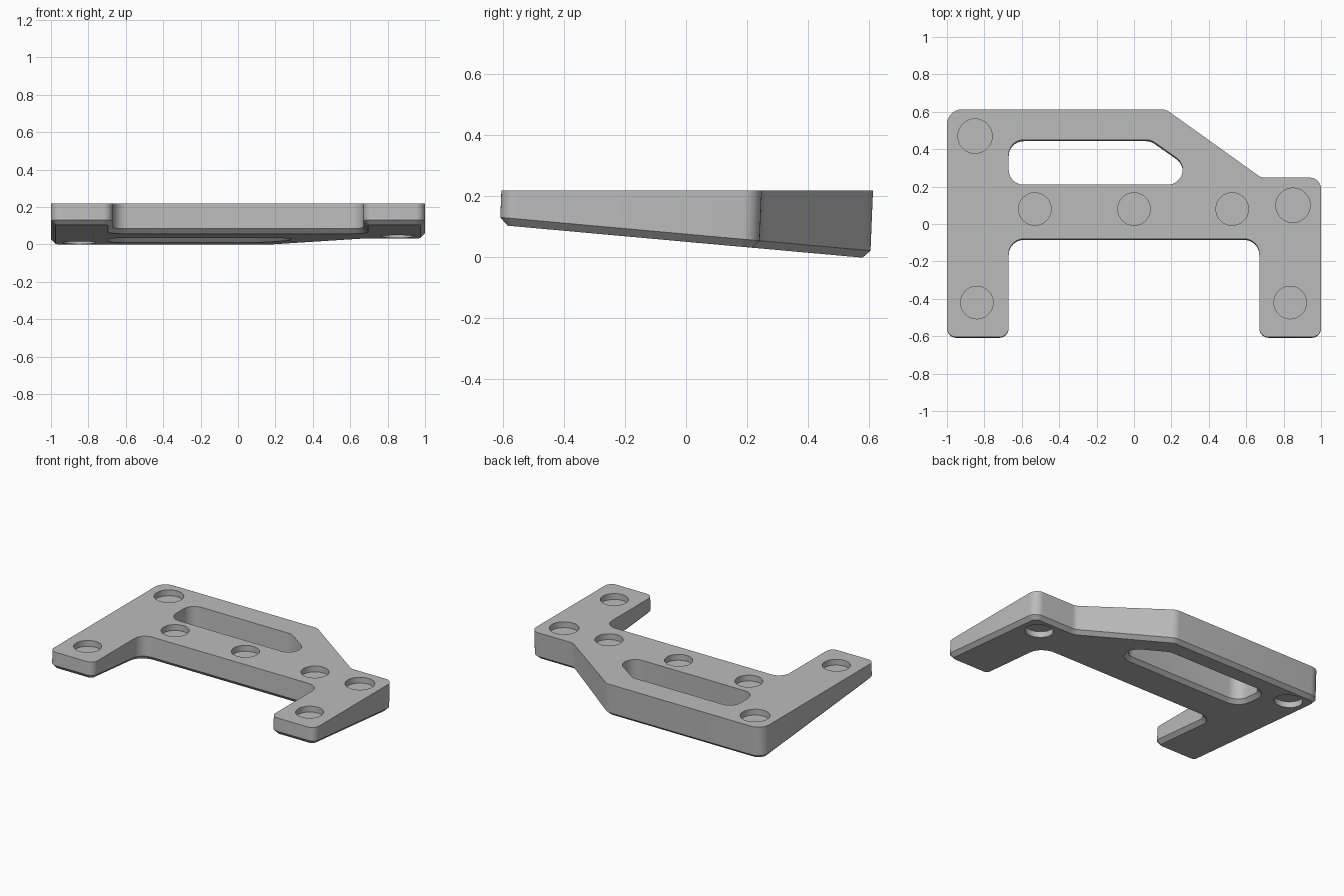
import bpy, bmesh, math
from mathutils import Vector

cube = bpy.data.objects.get("Cube")
if cube:
    bpy.data.objects.remove(cube)

TOP, CHAMFER, DEPTH, LEAN = 0.22, 0.025, 0.04, 0.041


def rounded(corners, steps=8):
    """Round each (x, y, radius) corner; return (point, outward normal) pairs."""
    out = []
    for i, (x, y, r) in enumerate(corners):
        p = Vector((x, y))
        a = (p - Vector(corners[i - 1][:2])).normalized()
        b = (Vector(corners[(i + 1) % len(corners)][:2]) - p).normalized()
        n0, n1 = Vector((a.y, -a.x)), Vector((b.y, -b.x))
        turn = math.atan2(a.cross(b), a.dot(b))
        side = 1 if turn > 0 else -1
        centre = p - a * r * math.tan(abs(turn) / 2) - n0 * side * r
        start = math.atan2(n0.y, n0.x)
        for k in range(steps + 1):
            t = start + turn * k / steps
            n = Vector((math.cos(t), math.sin(t)))
            out.append((centre + n * side * r, n))
    return out


def underside(y):
    return 0.052 - 0.0897 * y


bm = bmesh.new()


def ring(points):
    verts = [bm.verts.new(p) for p in points]
    edges = [bm.edges.new((verts[i - 1], verts[i])) for i in range(len(verts))]
    return verts, edges


def bridge(upper, lower):
    for i in range(len(upper)):
        bm.faces.new((upper[i - 1], lower[i - 1], lower[i], upper[i]))


def wall(loop):
    """Leaning side wall with a chamfer along its lower edge."""
    def lower(inset, lift):
        pts = []
        for p, n in loop:
            q = p - n * inset
            z = underside(q.y) + lift
            pts.append((q.x, q.y - LEAN * (TOP - z), z))
        return ring(pts)
    top, top_edges = ring([(p.x, p.y, TOP) for p, n in loop])
    mid, _ = lower(0, CHAMFER)
    low, low_edges = lower(CHAMFER, 0)
    bridge(top, mid)
    bridge(mid, low)
    return top_edges, low_edges


def pocket(x, y, r, height, depth, sides=40):
    """Blind round recess; depth is negative when it goes down."""
    xy = [(x + r * math.cos(2 * math.pi * i / sides),
           y + r * math.sin(2 * math.pi * i / sides)) for i in range(sides)]
    rim, edges = ring([(u, v, height(v)) for u, v in xy])
    floor, _ = ring([(u, v, height(v) + depth) for u, v in xy])
    bridge(rim, floor)
    bm.faces.new(floor)
    return edges


# Outer outline (anticlockwise) and slot (clockwise)
outline = [(-1, 0.613, 0.08), (-1, -0.605, 0.05), (-0.67, -0.605, 0.05),
           (-0.67, -0.08, 0.08), (0.67, -0.08, 0.08), (0.67, -0.605, 0.05),
           (1, -0.605, 0.05), (1, 0.248, 0.06), (0.68, 0.248, 0.07),
           (0.17, 0.613, 0.08)]
slot = [(-0.67, 0.45, 0.08), (0.09, 0.45, 0.08), (0.26, 0.33, 0.08),
        (0.26, 0.21, 0.08), (-0.67, 0.21, 0.08)]
top_rim, low_rim = [], []
for corners in (outline, slot):
    t, l = wall(rounded(corners))
    top_rim += t
    low_rim += l

# Magnet recesses: all on top, the two rear corner ones also underneath
corner_holes = [(-0.85, 0.47), (0.85, 0.10)]
other_holes = [(-0.53, 0.08), (0, 0.08), (0.525, 0.08), (-0.84, -0.42), (0.835, -0.42)]
for x, y in corner_holes:
    top_rim += pocket(x, y, 0.092, lambda v: TOP, -DEPTH)
    low_rim += pocket(x, y, 0.088, lambda v: underside(v + LEAN * TOP), DEPTH)
for x, y in other_holes:
    top_rim += pocket(x, y, 0.087, lambda v: TOP, -DEPTH)

# Flat top and sloping underside
bmesh.ops.triangle_fill(bm, edges=top_rim, use_beauty=True, normal=(0, 0, 1))
bmesh.ops.triangle_fill(bm, edges=low_rim, use_beauty=True, normal=(0, 0, -1))
bmesh.ops.recalc_face_normals(bm, faces=bm.faces)

mesh = bpy.data.meshes.new("bracket_plate")
bm.to_mesh(mesh)
bm.free()
plate = bpy.data.objects.new("bracket_plate", mesh)
bpy.context.collection.objects.link(plate)

grey = bpy.data.materials.new("light_grey")
grey.use_nodes = True
colour = (0.5, 0.5, 0.5, 1)
grey.diffuse_color = colour
grey.node_tree.nodes["Principled BSDF"].inputs["Base Color"].default_value = colour
mesh.materials.append(grey)

bpy.ops.object.select_all(action="DESELECT")
plate.select_set(True)
bpy.context.view_layer.objects.active = plate
bpy.ops.object.shade_smooth_by_angle(angle=math.radians(25))
